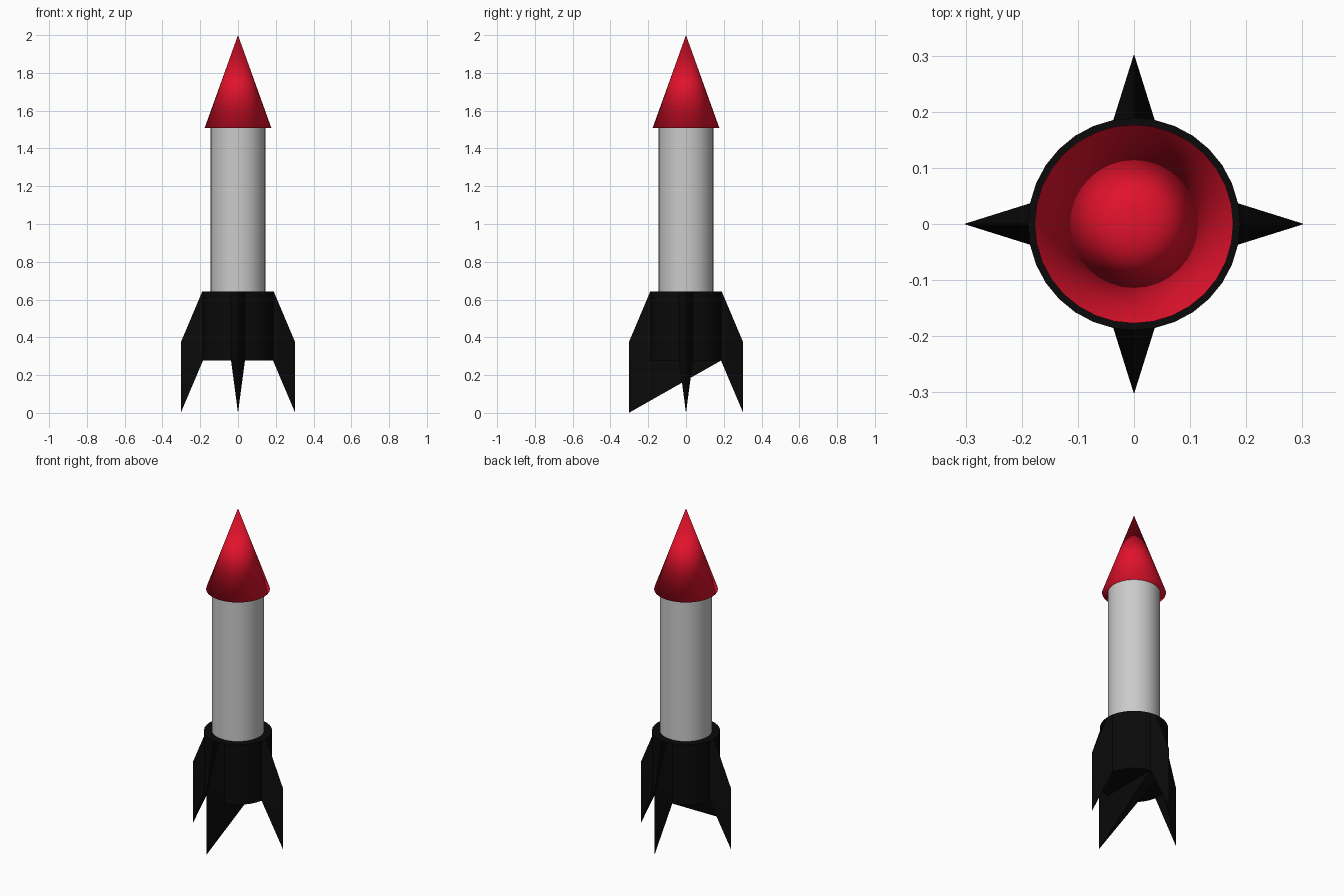
import bpy, bmesh
from math import cos, sin, tau, radians
from mathutils import Matrix

if "Cube" in bpy.data.objects:
    bpy.data.objects.remove(bpy.data.objects["Cube"])

SIDES = 32


def material(name, rgb):
    m = bpy.data.materials.new(name)
    m.diffuse_color = (*rgb, 1.0)
    m.use_nodes = True
    m.node_tree.nodes["Principled BSDF"].inputs["Base Color"].default_value = m.diffuse_color
    return m


def add_object(name, bm, mat=None, sharp_angle=None):
    bmesh.ops.recalc_face_normals(bm, faces=bm.faces)
    mesh = bpy.data.meshes.new(name)
    bm.to_mesh(mesh)
    bm.free()
    mesh.shade_smooth()
    if sharp_angle is not None:
        mesh.set_sharp_from_angle(angle=radians(sharp_angle))
    if mat:
        mesh.materials.append(mat)
    ob = bpy.data.objects.new(name, mesh)
    bpy.context.collection.objects.link(ob)
    return ob


def add_cone(name, r1, r2, z1, z2, mat=None, sharp_angle=None):
    bm = bmesh.new()
    bmesh.ops.create_cone(bm, cap_ends=True, segments=SIDES, radius1=r1, radius2=r2,
                          depth=z2 - z1, matrix=Matrix.Translation((0, 0, (z1 + z2) / 2)))
    return add_object(name, bm, mat, sharp_angle)


red = material("red", (0.75, 0.006, 0.025))
black = material("black", (0.003, 0.003, 0.003))

# Body tube and fully smooth nose cone
add_cone("body_tube", 0.145, 0.145, 0.60, 1.507, sharp_angle=30)
add_cone("nose_cone", 0.177, 0.0, 1.507, 2.0, red)

# Tail: a collar whose four axis columns are pulled out and down into fins
R, FIN_R = 0.189, 0.303
TOP, SHOULDER, BOTTOM = 0.643, 0.373, 0.277
bm = bmesh.new()


def ring(z, fin_r, fin_z):
    out = []
    for i in range(SIDES):
        fin = i % (SIDES // 4) == 0
        r = fin_r if fin else R
        a = tau * i / SIDES
        out.append(bm.verts.new((r * cos(a), r * sin(a), fin_z if fin else z)))
    return out


top = ring(TOP, R, TOP)
mid = ring(SHOULDER, FIN_R, SHOULDER)
low = ring(BOTTOM, FIN_R, 0.0)
for upper, lower in ((top, mid), (mid, low)):
    for i in range(SIDES):
        j = (i + 1) % SIDES
        bm.faces.new((upper[i], lower[i], lower[j], upper[j]))
bm.faces.new(top)

# Underside: flat halves, three fin tips closed locally, front fin running across to the back
q = SIDES // 4
for tip in (0, q, 2 * q):
    bm.faces.new((low[tip - 1], low[tip], low[tip + 1]))
front, back = 3 * q, q
right = [low[i % SIDES] for i in range(front + 1, SIDES + back) if i % SIDES != 0]
left = [low[i] for i in range(back + 1, front) if i != 2 * q]
bm.faces.new(right)
bm.faces.new(left)
for a, b in ((front + 1, back - 1), (back - 1, back + 1), (back + 1, front - 1)):
    bm.faces.new((low[front], low[a], low[b]))
add_object("tail_fins", bm, black, sharp_angle=30)
